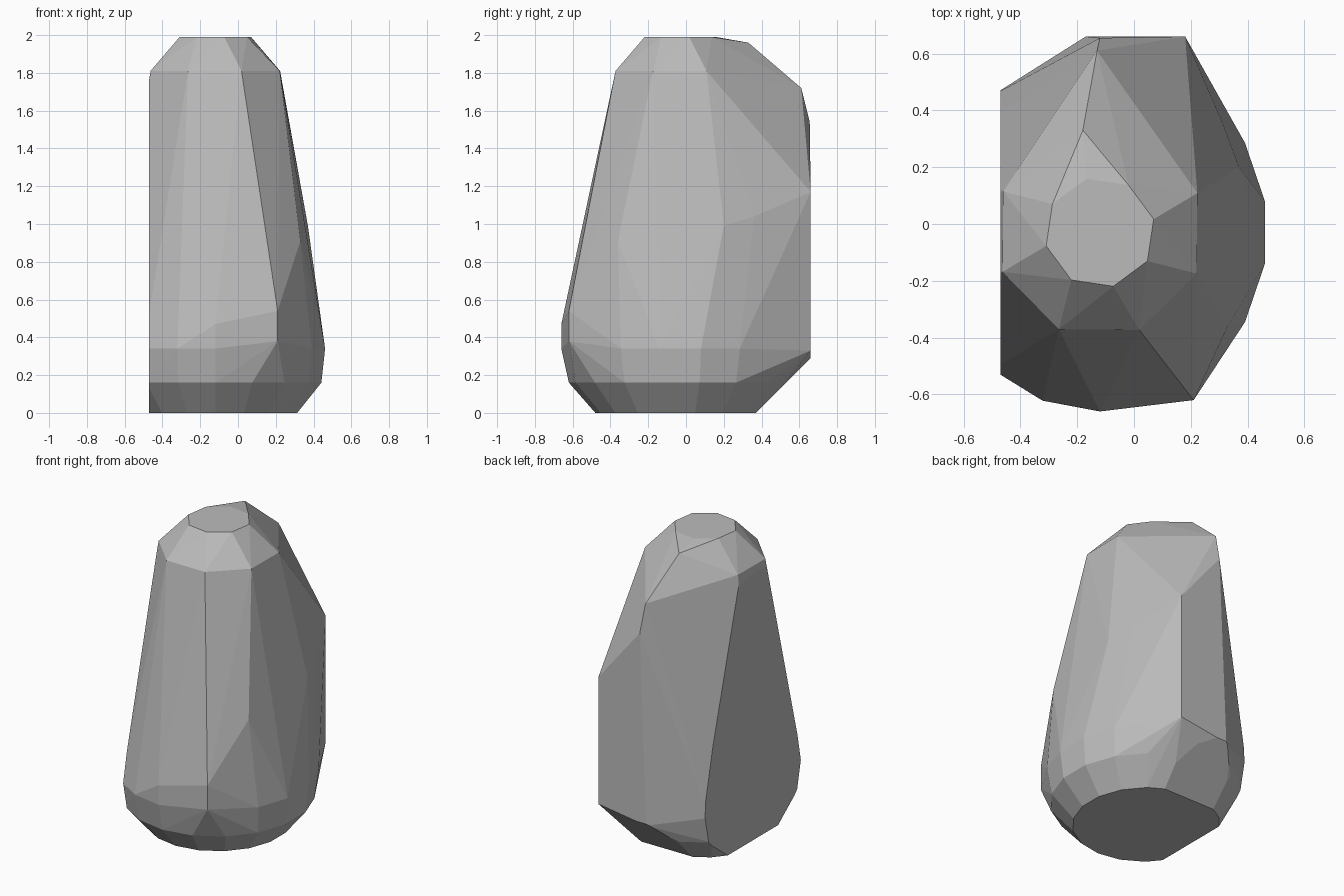
import bpy, bmesh
from math import sin, cos, radians, tau
from mathutils import Vector

# Remove the default cube
default_cube = bpy.data.objects.get("Cube")
if default_cube:
    bpy.data.objects.remove(default_cube, do_unlink=True)

# Single stone colour
stone = bpy.data.materials.new("stone_grey")
stone.use_nodes = True
stone_colour = (0.5, 0.5, 0.5, 1)
stone.diffuse_color = stone_colour
for node in stone.node_tree.nodes:
    if node.type == 'BSDF_PRINCIPLED':
        node.inputs["Base Color"].default_value = stone_colour

bm = bmesh.new()
AXIS_X, AXIS_Y = -0.12, -0.03


def add_ring(sides, phase, radius_x, radius_y, height):
    """Add one ring of points around the boulder's leaning axis."""
    for step in range(sides):
        angle = radians(phase) + tau * step / sides
        bm.verts.new((AXIS_X + radius_x * cos(angle),
                      AXIS_Y + radius_y * sin(angle),
                      height))


def skin_points():
    """Wrap every point in a convex skin and drop the points inside it."""
    result = bmesh.ops.convex_hull(bm, input=bm.verts[:])
    spare = [item for item in result["geom_interior"] + result["geom_unused"]
             if isinstance(item, bmesh.types.BMVert)]
    bmesh.ops.delete(bm, geom=list(set(spare)), context='VERTS')


def chisel(point, direction):
    """Slice away everything on the outer side of a plane and cap the cut."""
    geometry = bm.verts[:] + bm.edges[:] + bm.faces[:]
    bmesh.ops.bisect_plane(bm, geom=geometry, dist=0.0001,
                           plane_co=Vector(point),
                           plane_no=Vector(direction).normalized(),
                           clear_outer=True)
    rim = [edge for edge in bm.edges if edge.is_boundary]
    if rim:
        bmesh.ops.holes_fill(bm, edges=rim, sides=0)


# Underside, lower bevel, belly, shoulder and crown
add_ring(sides=18, phase=-10, radius_x=0.44, radius_y=0.45, height=0.01)
add_ring(sides=18, phase=-10, radius_x=0.57, radius_y=0.59, height=0.17)
add_ring(sides=18, phase=-10, radius_x=0.59, radius_y=0.63, height=0.35)
add_ring(sides=8, phase=22, radius_x=0.37, radius_y=0.37, height=1.82)
add_ring(sides=8, phase=14, radius_x=0.195, radius_y=0.195, height=2)

# Corners that break up the even rings
front_bulge = [(-0.12, -0.66, 0.48), (0.21, -0.62, 0.39), (0.21, -0.62, 0.55)]
side_bulge = [(0.33, -0.36, 0.92), (0.37, 0.2, 1), (0.31, 0.36, 1.05)]
back_ridge = [(-0.18, 0.33, 1.97), (-0.13, 0.61, 1.73), (-0.12, 0.655, 1.55)]
back_wall = [(0.18, 0.66, 1.18), (0.18, 0.66, 0.34), (-0.17, 0.66, 0.29)]
for corner in front_bulge + side_bulge + back_ridge + back_wall:
    bm.verts.new(corner)
skin_points()

# Flat broken sides: left wall and the slope under the back
chisel(point=(-0.47, 0, 0), direction=(-1, 0, 0))
chisel(point=(0, 0.37, 0.01), direction=(0, 0.29, -0.29))

# Merge coplanar facets and seat the stone on the ground
bmesh.ops.dissolve_limit(bm, angle_limit=radians(1),
                         verts=bm.verts[:], edges=bm.edges[:])
lowest = min(vert.co.z for vert in bm.verts)
bmesh.ops.translate(bm, verts=bm.verts[:], vec=(0, 0, -lowest))
bmesh.ops.recalc_face_normals(bm, faces=bm.faces[:])

mesh = bpy.data.meshes.new("boulder")
bm.to_mesh(mesh)
bm.free()
mesh.materials.append(stone)
boulder = bpy.data.objects.new("boulder", mesh)
bpy.context.collection.objects.link(boulder)
